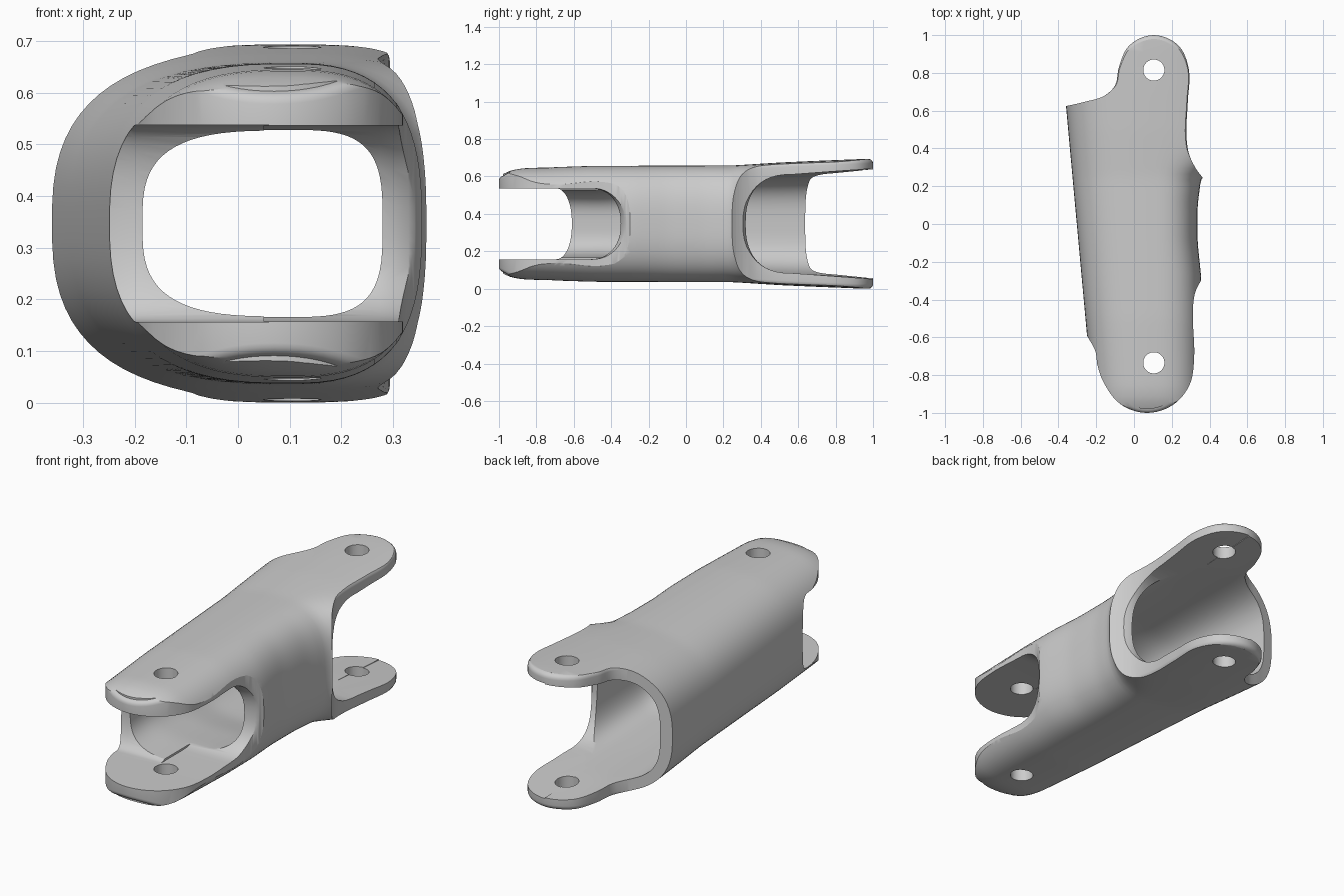
import bpy, bmesh, math
from mathutils import Vector

if "Cube" in bpy.data.objects:
    bpy.data.objects.remove(bpy.data.objects["Cube"])

ZC = 0.347  # mid height; the part mirrors about it


def mesh_object(name, rings):
    """Closed solid skinned over a list of equal-length rings."""
    bm = bmesh.new()
    vs = [[bm.verts.new(p) for p in r] for r in rings]
    n = len(rings[0])
    for a, b in zip(vs, vs[1:]):
        for i in range(n):
            j = (i + 1) % n
            bm.faces.new((a[i], a[j], b[j], b[i]))
    bm.faces.new(vs[0])
    bm.faces.new(vs[-1])
    bmesh.ops.recalc_face_normals(bm, faces=bm.faces)
    me = bpy.data.meshes.new(name)
    bm.to_mesh(me)
    bm.free()
    ob = bpy.data.objects.new(name, me)
    bpy.context.collection.objects.link(ob)
    return ob


def lin(knots, y):
    if y <= knots[0][0]:
        return knots[0][1]
    for (a, u), (b, v) in zip(knots, knots[1:]):
        if y <= b:
            return u + (v - u) * (y - a) / (b - a)
    return knots[-1][1]


def smooth(knots, y, w=0.05):
    return sum(lin(knots, y + w * k / 4) for k in range(-4, 5)) / 9


def spow(v, e):
    return math.copysign(abs(v) ** e, v)


def tube(name, y0, y1, left, right, height, p, n=72, steps=70):
    """Loft of lopsided superellipses along y."""
    rings = []
    for s in range(steps + 1):
        y = y0 + (y1 - y0) * s / steps
        xl, xr, h = left(y), right(y), height(y)
        ring = []
        for i in range(n):
            t = 2 * math.pi * (i + 0.5) / n
            c = spow(math.cos(t), 2 / p)
            x = 0.1 + c * ((xr - 0.1) if c > 0 else (0.1 - xl))
            ring.append((x, y, ZC + h * spow(math.sin(t), 2 / p)))
        rings.append(ring)
    return mesh_object(name, rings)


def closed_curve(pts, sub=6):
    """Smooth closed curve through points, tangents scaled per segment."""
    P = [Vector(p) for p in pts]
    n = len(P)
    T = [((P[(i + 1) % n] - P[i]).normalized() + (P[i] - P[i - 1]).normalized()).normalized() for i in range(n)]
    out = []
    for i in range(n):
        a, b = P[i], P[(i + 1) % n]
        L = (b - a).length
        for k in range(sub):
            t = k / sub
            out.append(a * (2*t**3 - 3*t**2 + 1) + T[i] * L * (t**3 - 2*t**2 + t)
                       + b * (3*t**2 - 2*t**3) + T[(i + 1) % n] * L * (t**3 - t**2))
    return out


def boolean(ob, cutter, op='DIFFERENCE'):
    m = ob.modifiers.new("cut", 'BOOLEAN')
    m.object, m.operation, m.solver = cutter, op, 'EXACT'
    bpy.context.view_layer.objects.active = ob
    bpy.ops.object.modifier_apply(modifier=m.name)
    bpy.data.objects.remove(cutter, do_unlink=True)


def window(name, xs, end, depth, h, far_h, p, direction):
    """Side opening: rounded end at y=end, running out past the tip. xs = (x, y shift)."""
    rings = []
    for x, shift in xs:
        ring = [(x, direction * 1.2, ZC + far_h)]
        for k in range(25):
            t = math.pi / 2 - math.pi * k / 24
            c = max(math.cos(t), 0) ** (2 / p)
            y = end + direction * (depth * (1 - c) - shift)
            ring.append((x, y, ZC + h * spow(math.sin(t), 2 / p)))
        ring.append((x, direction * 1.2, ZC - far_h))
        rings.append(ring)
    return mesh_object(name, rings)


# Outer body
OUT_H = [(-1.0, .25), (-.96, .28), (-.88, .297), (-.5, .31), (.25, .312), (.5, .328), (.7, .337), (.95, .347)]
OUT_R = [(-.5, .36), (-.28, .356), (-.1, .337), (.1, .337), (.25, .356), (.4, .55), (1, .6)]
arm = tube("link_arm", -1.03, 1.03, lambda y: -.303 - .0917 * y,
           lambda y: smooth(OUT_R, y, .03), lambda y: smooth(OUT_H, y, .03), 2.7)

# Plan outline with softened top and bottom edges
plan = [(.105, 1.0), (-.025, .945), (-.08, .83), (-.1, .735), (-.155, .68), (-.26, .647), (-.36, .624), (-.46, .602),
        (-.48, .55), (-.46, -.38), (-.25, -.59), (-.21, -.69), (-.165, -.83), (-.07, -.955),
        (.07, -1.0), (.21, -.955), (.295, -.85), (.318, -.72), (.312, -.45), (.325, -.36), (.37, -.28),
        (.46, -.2), (.46, .17), (.36, .25), (.295, .36), (.278, .46), (.285, .65), (.29, .82), (.235, .945)]
outline = closed_curve(plan)
n = len(outline)
R = 0.025
levels = []
for a in (80, 60, 40, 20, 0):
    t = math.radians(a)
    levels.append((R * (1 - math.cos(t)), R * (1 - math.sin(t))))
rings = []


def plan_ring(inset, drop, side):
    ring = []
    for i, p in enumerate(outline):
        d = (outline[(i + 1) % n] - outline[i - 1]).normalized()
        q = p + Vector((-d.y, d.x)) * inset
        z = 1.0 if drop is None else smooth(OUT_H, p.y, .03) - drop
        ring.append((q.x, q.y, ZC + side * z))
    return ring


rings.append(plan_ring(levels[0][0], None, 1))
rings += [plan_ring(i, d, 1) for i, d in levels]
rings += [plan_ring(i, d, -1) for i, d in reversed(levels)]
rings.append(plan_ring(levels[0][0], None, -1))
boolean(arm, mesh_object("plan_cutter", rings), 'INTERSECT')

# Hollow duct
IN_H = [(-.45, .18), (-.2, .205), (0, .245), (.4, .262), (.7, .272), (1, .292)]
boolean(arm, tube("duct_cutter", -1.1, 1.1, lambda y: -.241 - .0917 * y, lambda y: .28,
                  lambda y: smooth(IN_H, y), 3.2))

# Side openings of the two forks, flared at the rims
boolean(arm, window("front_right_opening", [(.05, 0), (.275, 0), (.30, .006), (.33, .02), (.36, .045), (.6, .045)],
                    -.35, .17, .19, .19, 2.3, -1))
boolean(arm, window("front_left_opening", [(-.6, .02), (-.25, .02), (-.2, 0), (.06, 0)],
                    -.61, .09, .1904, .1904, 2.2, -1))
boolean(arm, window("back_opening", [(.1, 0), (.275, 0), (.30, .006), (.33, .02), (.36, .04), (.6, .04)],
                    .32, .25, .264, .31, 2.5, 1))

# Pin holes
for y in (.815, -.735):
    circle = [(.105 + .056 * math.cos(2 * math.pi * k / 40), y + .056 * math.sin(2 * math.pi * k / 40)) for k in range(40)]
    boolean(arm, mesh_object("pin_cutter", [[(a, b, z) for a, b in circle] for z in (-.5, 1.2)]))

# Smooth shading with crisp rims
bpy.ops.object.select_all(action='DESELECT')
arm.select_set(True)
bpy.context.view_layer.objects.active = arm
bpy.ops.object.shade_smooth_by_angle(angle=math.radians(32))
